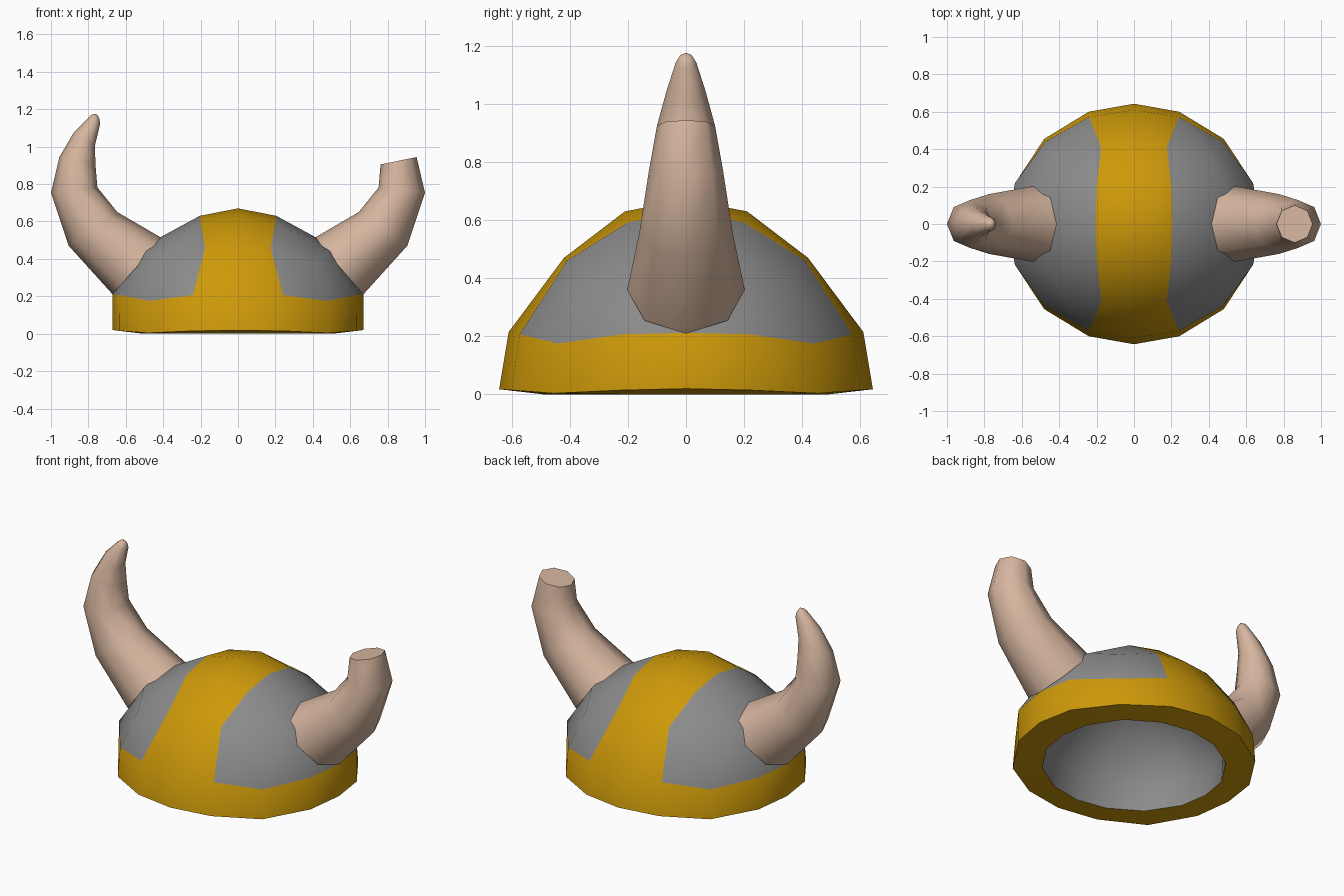
import bpy, bmesh, math
from mathutils import Vector

if "Cube" in bpy.data.objects:
    bpy.data.objects.remove(bpy.data.objects["Cube"])


def material(name, rgb):
    m = bpy.data.materials.new(name)
    m.diffuse_color = (*rgb, 1)
    m.use_nodes = True
    m.node_tree.nodes["Principled BSDF"].inputs["Base Color"].default_value = m.diffuse_color
    return m


GOLD = material("gold", (0.61, 0.32, 0.003))
STEEL = material("steel grey", (0.26, 0.26, 0.26))
HORN = material("horn bone", (0.67, 0.465, 0.345))


def finish(name, bm, mats, angle):
    bmesh.ops.recalc_face_normals(bm, faces=bm.faces)
    me = bpy.data.meshes.new(name)
    bm.to_mesh(me)
    bm.free()
    for m in mats:
        me.materials.append(m)
    ob = bpy.data.objects.new(name, me)
    bpy.context.collection.objects.link(ob)
    bpy.ops.object.select_all(action='DESELECT')
    ob.select_set(True)
    bpy.context.view_layer.objects.active = ob
    bpy.ops.object.shade_smooth_by_angle(angle=math.radians(angle))
    return ob


# One quarter of the dome; the other quarters mirror it.
CROWN = {(0, 0): (0, 0, .67), (1, 0): (.205, 0, .63), (0, 1): (0, .21, .63),
         (1, 1): (.2, .2, .592), (2, 0): (.512, 0, .463), (0, 2): (0, .42, .47),
         (2, 1): (.487, .193, .438), (1, 2): (.175, .41, .46), (2, 2): (.408, .362, .386)}
BAND_TOP = {(2, 0): (.67, 0, .212), (2, 1): (.637, .218, .207), (2, 2): (.475, .44, .175),
            (1, 2): (.24, .572, .207), (0, 2): (0, .61, .215)}
BAND_LOW = {(2, 0): (.67, 0, .02), (2, 1): (.635, .22, .015), (2, 2): (.48, .455, .004),
            (1, 2): (.242, .60, .015), (0, 2): (0, .643, .018)}
R = range(-2, 3)
GRID = [(i, j) for i in R for j in R]
RING = sorted([k for k in GRID if max(map(abs, k)) == 2], key=lambda k: math.atan2(k[1], k[0]))
PAIRS = list(zip(RING, RING[1:] + RING[:1]))


def place(bm, table, keys, scale, flat=False):
    out = {}
    for i, j in keys:
        x, y, z = table[abs(i), abs(j)]
        out[i, j] = bm.verts.new((math.copysign(x, i) * scale, math.copysign(y, j) * scale,
                                  0 if flat else z * scale))
    return out


def bridge(bm, a, b, mat_rule):
    for k, l in PAIRS:
        bm.faces.new((a[k], a[l], b[l], b[k])).material_index = mat_rule(k, l)


def shell(bm, scale, inner):
    """Crown grid and side rows; returns the bottom ring."""
    crown = place(bm, CROWN, GRID, scale)
    top = place(bm, BAND_TOP, RING, scale)
    low = place(bm, BAND_LOW, RING, scale, inner)
    for i in range(-2, 2):
        for j in range(-2, 2):
            f = bm.faces.new([crown[k] for k in ((i, j), (i + 1, j), (i + 1, j + 1), (i, j + 1))])
            f.material_index = 1 if inner or i in (-2, 1) else 0
    bridge(bm, crown, top, lambda k, l: 1 if inner or abs(k[0] + l[0]) > 1 else 0)
    bridge(bm, top, low, lambda k, l: int(inner))
    return low


# Helmet: gold crest stripe and brim band, grey panels, hollow inside
bm = bmesh.new()
outer = shell(bm, 1.0, False)
inside = shell(bm, 0.757, True)
bridge(bm, outer, inside, lambda k, l: 0)
finish("helmet", bm, [GOLD, STEEL], 50)

# Horn sections: outer edge x, z, then inner edge x, z, then half depth
SECTIONS = [(.67, .21, .408, .512, .202), (.905, .47, .645, .65, .16), (1.0, .753, .752, .782, .128),
            (.955, .944, .762, .905, .1), (.877, 1.077, .765, 1.005, .068),
            (.795, 1.16, .737, 1.122, .036), (.78, 1.172, .741, 1.15, .024)]


def horn(name, side, count, pointed):
    bm = bmesh.new()
    rings = []
    # the root ring rests on the helmet
    for x0, z0, x1, z1, d in SECTIONS[:count]:
        a, b = Vector((x0, 0, z0)), Vector((x1, 0, z1))
        mid, half = (a + b) / 2, (a - b) / 2
        ring = []
        for n in range(8):
            t = n * math.pi / 4
            p = mid + half * math.cos(t) + Vector((0, d * math.sin(t), 0))
            ring.append(bm.verts.new((p.x * side, p.y, p.z)))
        rings.append(ring)
    for a, b in zip(rings, rings[1:]):
        for n in range(8):
            m = (n + 1) % 8
            bm.faces.new((a[n], a[m], b[m], b[n]))
    bm.faces.new(rings[0])
    if pointed:
        tip = bm.verts.new((.757 * side, 0, 1.176))
        for n in range(8):
            bm.faces.new((rings[-1][n], rings[-1][(n + 1) % 8], tip))
    else:
        bm.faces.new(rings[-1])
    finish(name, bm, [HORN], 55)


horn("whole_horn", -1, 7, True)
horn("broken_horn", 1, 4, False)
